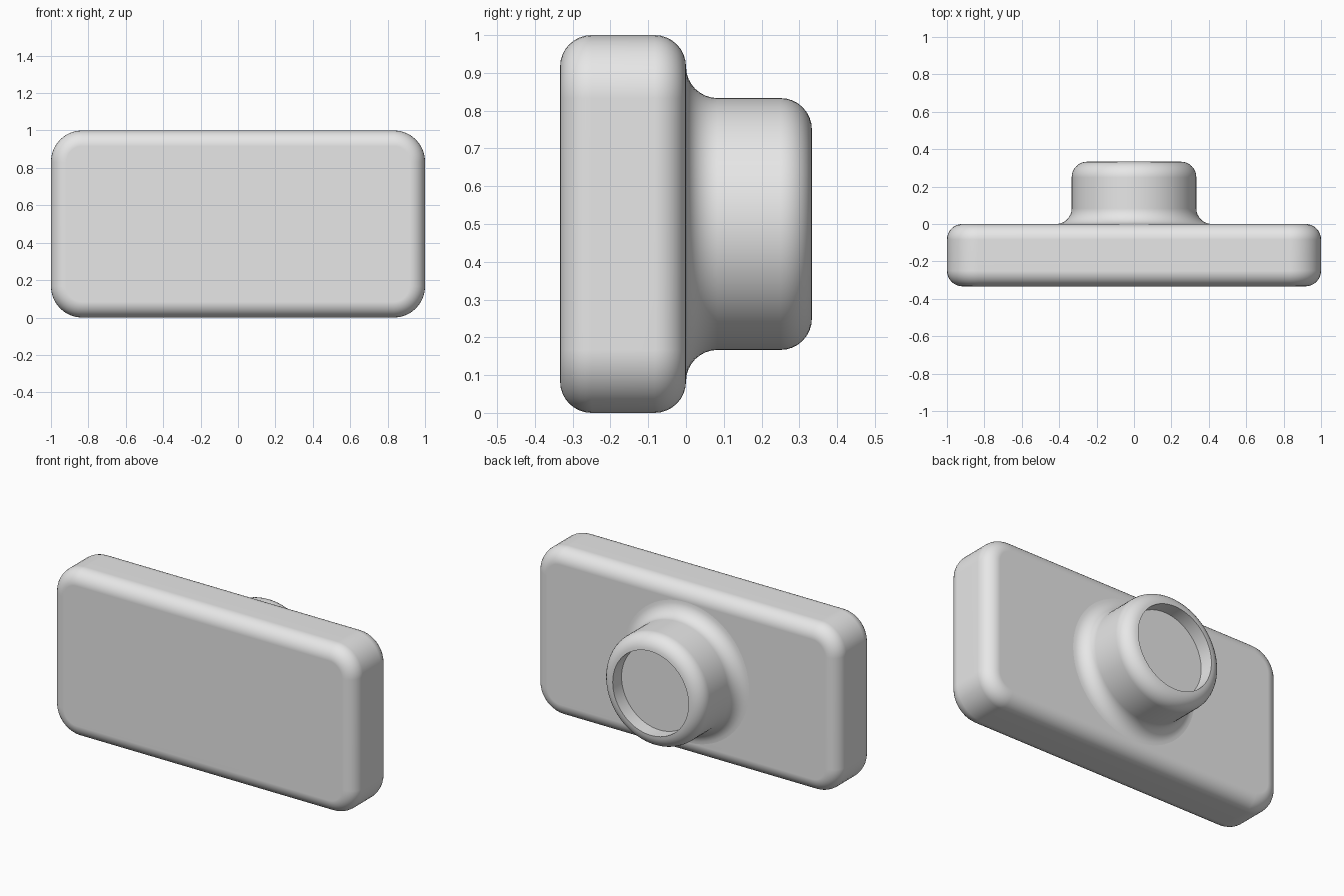
import bpy, bmesh
from math import sin, cos, pi, radians
from mathutils import Vector

cube = bpy.data.objects.get("Cube")
if cube:
    bpy.data.objects.remove(cube, do_unlink=True)

UNIT = 1 / 12          # fillet radius; every size is a multiple of it
CENTRE_Z = 0.5

grey = bpy.data.materials.new("light grey")
grey.use_nodes = True
grey.diffuse_color = (0.8, 0.8, 0.8, 1)
grey.node_tree.nodes["Principled BSDF"].inputs["Base Color"].default_value = (0.8, 0.8, 0.8, 1)


def finish(bm, name):
    bmesh.ops.recalc_face_normals(bm, faces=bm.faces)
    mesh = bpy.data.meshes.new(name)
    bm.to_mesh(mesh)
    bm.free()
    mesh.materials.append(grey)
    obj = bpy.data.objects.new(name, mesh)
    bpy.context.collection.objects.link(obj)
    bpy.ops.object.select_all(action="DESELECT")
    obj.select_set(True)
    bpy.context.view_layer.objects.active = obj
    bpy.ops.object.shade_smooth_by_angle(angle=radians(40))
    weighted = obj.modifiers.new("even shading", "WEIGHTED_NORMAL")
    weighted.keep_sharp = True
    return obj


def arc(cr, cy, start, end, steps=8):
    """Points (radius, y) along a fillet, angles in degrees."""
    angles = [radians(start + (end - start) * i / steps) for i in range(steps + 1)]
    return [(cr + UNIT * cos(a), cy + UNIT * sin(a)) for a in angles]


# Slab body: rounded corners first, then a softer round along both rims
bm = bmesh.new()
bmesh.ops.create_cube(bm, size=1)
for v in bm.verts:
    v.co = Vector((v.co.x * 2, v.co.y * 4 * UNIT - 2 * UNIT, v.co.z + CENTRE_Z))
corners = [e for e in bm.edges if abs(e.verts[0].co.y - e.verts[1].co.y) > 0.1]
bmesh.ops.bevel(bm, geom=corners, offset=2 * UNIT, segments=10, profile=0.5, affect="EDGES")
bm.normal_update()
rims = [e for e in bm.edges
        if sum(abs(f.normal.y) > 0.9 for f in e.link_faces) == 1]
bmesh.ops.bevel(bm, geom=rims, offset=UNIT, segments=8, profile=0.5, affect="EDGES")
finish(bm, "body")

# Round barrel on the back: flared base, rounded lip and a shallow flat recess
profile = [(0, -0.02), (5 * UNIT, -0.02)]
profile += arc(5 * UNIT, UNIT, 270, 180)
profile += arc(3 * UNIT, 3 * UNIT, 0, 90)
profile += [(3 * UNIT, 3 * UNIT), (0, 3 * UNIT)]
bm = bmesh.new()
verts = [bm.verts.new((r, y, CENTRE_Z)) for r, y in profile]
edges = [bm.edges.new(pair) for pair in zip(verts, verts[1:])]
bmesh.ops.spin(bm, geom=verts + edges, cent=(0, 0, CENTRE_Z), axis=(0, 1, 0),
               angle=2 * pi, steps=72)
bmesh.ops.remove_doubles(bm, verts=bm.verts, dist=0.0001)
finish(bm, "barrel")
